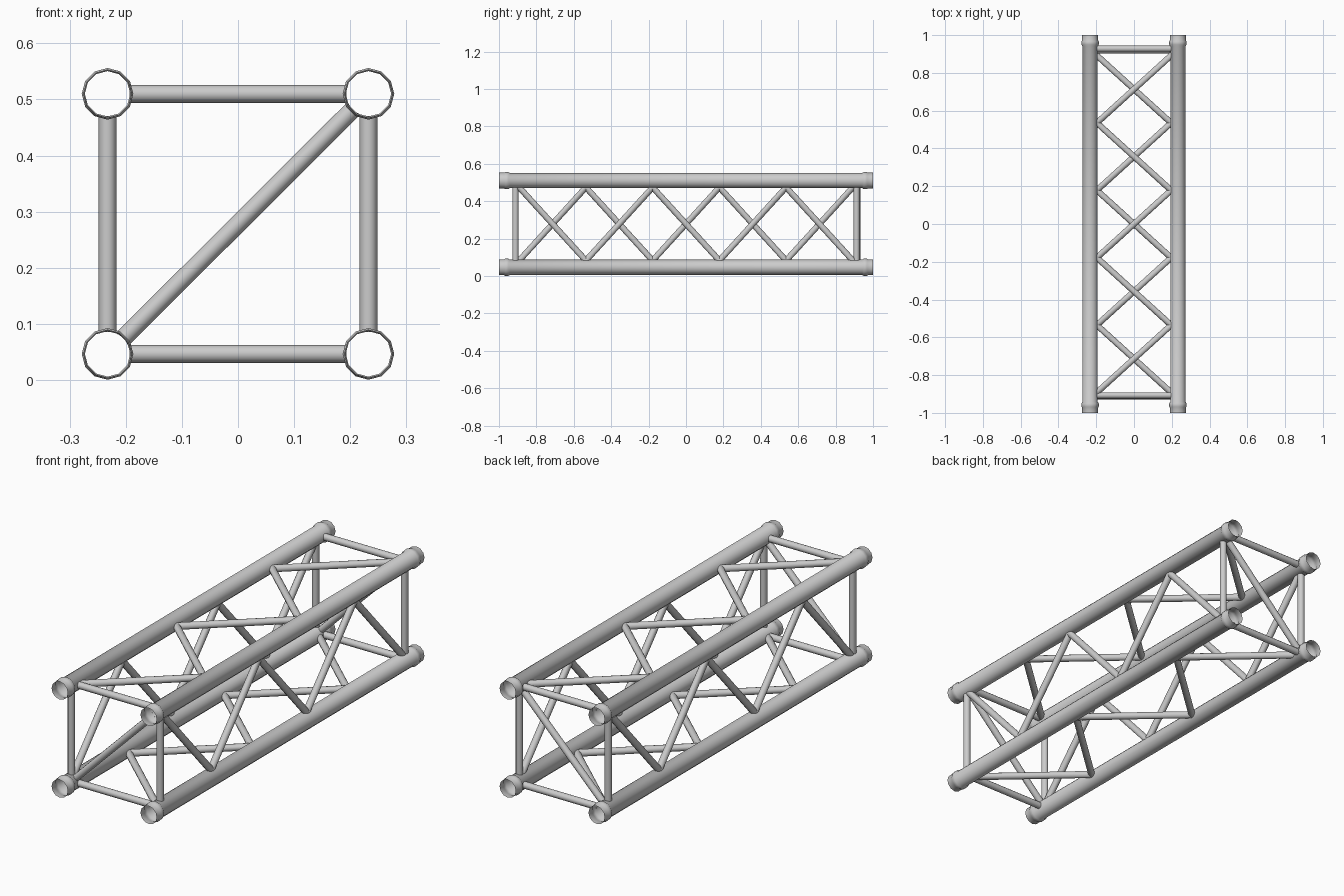
import bpy, math
from mathutils import Vector

if "Cube" in bpy.data.objects:
    bpy.data.objects.remove(bpy.data.objects["Cube"])

SX = 0.2325                 # chord centre, half spacing in x
ZB, ZT = 0.0465, 0.51       # chord centres in z
R_TUBE, R_RING, R_BAR = 0.0405, 0.0460, 0.016
SIDES = 12
NODE, STEP = 0.892, 0.3568  # lacing start and pitch along y


def make_object(name, verts, faces):
    mesh = bpy.data.meshes.new(name)
    mesh.from_pydata([tuple(v) for v in verts], [], faces)
    mesh.update()
    obj = bpy.data.objects.new(name, mesh)
    bpy.context.collection.objects.link(obj)
    bpy.ops.object.select_all(action='DESELECT')
    obj.select_set(True)
    bpy.context.view_layer.objects.active = obj
    bpy.ops.object.shade_smooth_by_angle(angle=math.radians(40))
    return obj


def skin(rings):
    """Join rings of equal size into an open tube."""
    verts = [v for ring in rings for v in ring]
    n = SIDES
    faces = [(k * n + i, k * n + (i + 1) % n, (k + 1) * n + (i + 1) % n, (k + 1) * n + i)
             for k in range(len(rings) - 1) for i in range(n)]
    return verts, faces


def chord(name, x, z):
    # open tube with a raised ring near each end
    end = [(1.0, 0.0425), (0.972, 0.0425), (0.966, R_RING), (0.950, R_RING), (0.942, R_TUBE)]
    profile = end + [(-y, r) for y, r in reversed(end)]
    rings = []
    for y, r in profile:
        rings.append([(x + r * math.sin(math.tau * i / SIDES), y,
                       z + r * math.cos(math.tau * i / SIDES)) for i in range(SIDES)])
    make_object(name, *skin(rings))


def bar(name, c1, y1, c2, y2):
    """Round bar between two chords, its ends coped to the tube surfaces."""
    a, b = Vector((c1[0], 0, c1[1])), Vector((c2[0], 0, c2[1]))
    inward = (b - a).normalized()
    p = a + inward * R_TUBE + Vector((0, y1, 0))
    q = b - inward * R_TUBE + Vector((0, y2, 0))
    d = (q - p).normalized()
    side = d.cross(inward.cross(Vector((0, 1, 0)))).normalized()
    up = side.cross(d)
    mid = (p + q) / 2
    rings = [[], []]
    rad = R_TUBE - 0.001
    for i in range(SIDES):
        t = math.tau * i / SIDES
        o = mid + R_BAR * (math.cos(t) * side + math.sin(t) * up)
        for ring, c, s in ((rings[0], a, -1), (rings[1], b, 1)):
            # first hit of the line o + s*d*k with the chord cylinder
            ox, oz, dx, dz = o.x - c.x, o.z - c.z, s * d.x, s * d.z
            A, B, C = dx * dx + dz * dz, ox * dx + oz * dz, ox * ox + oz * oz - rad * rad
            k = (-B - math.sqrt(max(B * B - A * C, 0))) / A
            ring.append(o + s * k * d)
    make_object(name, *skin(rings))


LB, RB, LT, RT = (-SX, ZB), (SX, ZB), (-SX, ZT), (SX, ZT)

# Four main chords
for name, c in (("lower_left", LB), ("lower_right", RB), ("upper_left", LT), ("upper_right", RT)):
    chord(name + "_chord", *c)

# Zigzag lacing: first chord of each pair carries the node at the front end
for name, start, other in (("right", RT, RB), ("left", LB, LT),
                           ("top", LT, RT), ("bottom", RB, LB)):
    for i in range(5):
        c1, c2 = (start, other) if i % 2 == 0 else (other, start)
        y = -NODE + i * STEP
        bar(f"{name}_lacing_{i + 1}", c1, y + 0.004, c2, y + STEP - 0.004)

# End frames: uprights, crossbars and a diagonal brace
for name, yv, yh, yd in (("front", -0.912, -0.907, -0.912), ("back", 0.912, 0.928, 0.918)):
    bar(name + "_left_upright", LB, yv, LT, yv)
    bar(name + "_right_upright", RB, yv, RT, yv)
    bar(name + "_top_crossbar", LT, yh, RT, yh)
    bar(name + "_bottom_crossbar", LB, yh, RB, yh)
    bar(name + "_diagonal_brace", LB, yd, RT, yd)
